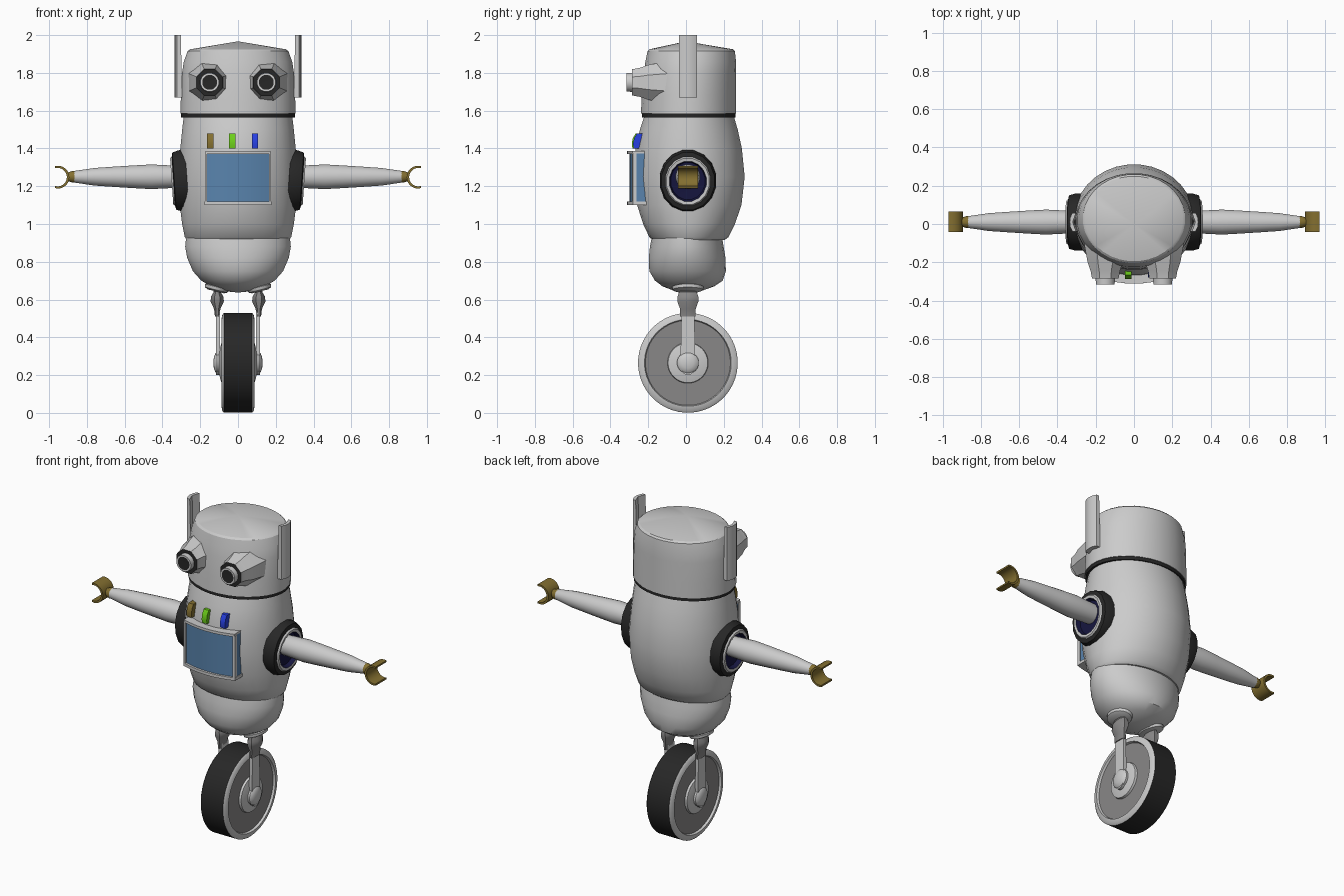
import bpy, bmesh, math
from mathutils import Matrix, Vector

if "Cube" in bpy.data.objects:
    bpy.data.objects.remove(bpy.data.objects["Cube"])


def material(name, *rgb):
    m = bpy.data.materials.new(name)
    m.diffuse_color = (*rgb, 1)
    m.use_nodes = True
    m.node_tree.nodes["Principled BSDF"].inputs["Base Color"].default_value = m.diffuse_color
    return m


GREY = material("light grey", 0.6, 0.6, 0.6)
MID = material("mid grey", 0.25, 0.245, 0.245)
BLACK = material("black", 0.02, 0.02, 0.02)
NAVY = material("navy", 0.008, 0.008, 0.05)
GOLD = material("gold", 0.23, 0.16, 0.03)
SCREEN = material("screen blue", 0.10, 0.23, 0.42)
GREEN = material("green", 0.15, 0.62, 0.01)
BLUE = material("button blue", 0.02, 0.05, 0.75)


def finish(name, bm, mats, angle=35, matrix=None):
    if matrix:
        bm.transform(matrix)
    bmesh.ops.remove_doubles(bm, verts=bm.verts, dist=1e-5)
    bmesh.ops.recalc_face_normals(bm, faces=bm.faces)
    me = bpy.data.meshes.new(name)
    bm.to_mesh(me)
    bm.free()
    for m in mats:
        me.materials.append(m)
    ob = bpy.data.objects.new(name, me)
    bpy.context.collection.objects.link(ob)
    bpy.ops.object.select_all(action='DESELECT')
    ob.select_set(True)
    bpy.context.view_layer.objects.active = ob
    bpy.ops.object.shade_smooth_by_angle(angle=math.radians(angle))
    return ob


def loft(name, rings, mats, n=32, seg=None, matrix=None, angle=35):
    """rings: (z, rx, y_front, y_back); seg: material index of each band."""
    bm = bmesh.new()
    rows = []
    for z, rx, y0, y1 in rings:
        row = []
        for i in range(n):
            a = 2 * math.pi * (i + 0.5) / n
            row.append(bm.verts.new((rx * math.cos(a), (y0 + y1) / 2 + (y1 - y0) / 2 * math.sin(a), z)))
        rows.append(row)
    for k in range(len(rows) - 1):
        for i in range(n):
            j = (i + 1) % n
            f = bm.faces.new((rows[k][i], rows[k][j], rows[k + 1][j], rows[k + 1][i]))
            f.material_index = seg[k] if seg else 0
    for k in (0, -1):
        if rings[k][1] > 1e-4:
            f = bm.faces.new(rows[k])
            f.material_index = seg[k] if seg else 0
    return finish(name, bm, mats, angle, matrix)


def lathe(name, profile, mats, n=24, seg=None, matrix=None, angle=35):
    """profile: (height, radius) pairs around local z."""
    return loft(name, [(h, r, -r, r) for h, r in profile], mats, n, seg, matrix, angle)


def prism(name, pts, a, b, place, mat):
    """2D outline swept from a to b; place maps (u, v, w) to xyz."""
    bm = bmesh.new()
    lo = [bm.verts.new(place(u, v, a)) for u, v in pts]
    hi = [bm.verts.new(place(u, v, b)) for u, v in pts]
    bm.faces.new(lo)
    bm.faces.new(hi)
    for i in range(len(pts)):
        j = (i + 1) % len(pts)
        bm.faces.new((lo[i], lo[j], hi[j], hi[i]))
    return finish(name, bm, [mat])


def along(axis, origin):
    """Matrix turning local z to the given axis."""
    q = Vector((0, 0, 1)).rotation_difference(Vector(axis))
    return Matrix.Translation(origin) @ q.to_matrix().to_4x4()


# torso, lower body, neck band, head
loft("torso", [(0.915, 0.27, -0.175, 0.205), (0.93, 0.283, -0.195, 0.225), (1.0, 0.297, -0.228, 0.26),
               (1.1, 0.31, -0.26, 0.295), (1.25, 0.317, -0.275, 0.312), (1.4, 0.307, -0.268, 0.297),
               (1.5, 0.297, -0.245, 0.275), (1.575, 0.288, -0.22, 0.253)], [GREY])
loft("lower_body", [(0.637, 0, 0.01, 0.01), (0.645, 0.08, -0.06, 0.08), (0.67, 0.145, -0.125, 0.15),
                    (0.70, 0.195, -0.165, 0.195), (0.75, 0.24, -0.195, 0.212), (0.82, 0.27, -0.198, 0.21),
                    (0.88, 0.281, -0.192, 0.20), (0.94, 0.275, -0.18, 0.19)], [GREY])
loft("neck_band", [(1.565, 0.302, -0.235, 0.262), (1.585, 0.302, -0.235, 0.262)], [BLACK])
loft("head", [(1.585, 0.306, -0.24, 0.266), (1.68, 0.304, -0.235, 0.266), (1.80, 0.298, -0.225, 0.266),
              (1.86, 0.288, -0.216, 0.266), (1.915, 0.268, -0.205, 0.26), (1.925, 0.255, -0.195, 0.25),
              (1.967, 0, 0, 0)], [GREY], angle=30)

# eyes: flared socket, black face, pale lens rim, dark lens
for s in (-1, 1):
    side = "right" if s > 0 else "left"
    lathe("eye_socket_" + side, [(0.10, 0.12), (0.20, 0.10), (0.245, 0.083), (0.285, 0.075), (0.285, 0.05)],
          [GREY, BLACK], 8, [0, 0, 0, 1], along((0, -1, 0), (0.15 * s, 0, 1.75)))
    lathe("eye_lens_" + side, [(0.27, 0.052), (0.316, 0.050), (0.316, 0.040), (0.312, 0.0)],
          [GREY, BLACK], 16, [0, 0, 1], along((0, -1, 0), (0.15 * s, 0, 1.75)))

    # ears: upright curved strips
    prism("ear_" + side, [(0.295, -0.038), (0.322, -0.038), (0.333, -0.015), (0.336, 0.01), (0.333, 0.035),
                          (0.322, 0.058), (0.295, 0.058), (0.312, 0.01)], 1.67, 2.0,
          lambda u, v, w: (s * (u + (0.008 if w > 1.8 else 0) * (u < 0.32)), v, w), GREY)

    # shoulder: slightly tilted black ring, pale inner ring, navy socket
    tilt = Matrix.Rotation(math.radians(4) * s, 4, 'Y')
    m = Matrix.Translation((0, 0.01, 1.25)) @ tilt @ along((s, 0, 0), (0, 0, 0)) @ Matrix.Diagonal((1, 0.92, 1, 1))
    lathe("shoulder_ring_" + side, [(0.27, 0.165), (0.305, 0.165), (0.338, 0.155), (0.343, 0.132),
                                    (0.352, 0.125), (0.350, 0.108), (0.325, 0.10), (0.32, 0)],
          [BLACK, GREY, NAVY], 16, [0, 0, 0, 1, 1, 2, 2], m)

    # arm
    lathe("arm_" + side, [(0.30, 0.058), (0.36, 0.061), (0.46, 0.066), (0.55, 0.061), (0.66, 0.054),
                          (0.76, 0.047), (0.82, 0.038), (0.875, 0.030)], [GREY], 20,
          None, along((s, 0, 0), (0, 0.01, 1.25)))

    # claw: wrist cup and open C
    lathe("wrist_" + side, [(0.86, 0.031), (0.875, 0.032), (0.903, 0.022)], [GOLD], 16,
          None, along((s, 0, 0), (0, 0.01, 1.25)))
    angs = [math.radians(75 + 210 * i / 16) for i in range(17)]
    arc = [(0.953 + 0.060 * math.cos(a), 1.248 + 0.060 * math.sin(a)) for a in angs]
    arc += [(0.955 + 0.049 * math.cos(a), 1.248 + 0.049 * math.sin(a)) for a in reversed(angs)]
    prism("claw_" + side, arc, -0.042, 0.064, lambda u, v, w: (s * u, w, v), GOLD)

    # fork: flange, knuckle, leg, axle cap
    m = Matrix.Translation((0.115 * s, 0.01, 0.655)) @ Matrix.Rotation(math.radians(-14) * s, 4, 'Y')
    lathe("fork_flange_" + side, [(-0.012, 0.045), (-0.004, 0.062), (0.012, 0.065), (0.02, 0.05)],
          [GREY], 20, None, m @ Matrix.Diagonal((1, 1.3, 1, 1)))
    loft("fork_knuckle_" + side, [(0.51, 0.013, -0.035, 0.055), (0.55, 0.018, -0.035, 0.055),
                                  (0.59, 0.038, -0.05, 0.07), (0.615, 0.036, -0.05, 0.07),
                                  (0.64, 0.02, -0.04, 0.06), (0.67, 0.028, -0.045, 0.065)],
         [MID], 8, None, Matrix.Translation((0.11 * s, 0, 0)))
    leg = [(0.044, 0.54), (-0.024, 0.54)]
    leg += [(0.01 - 0.04 * math.cos(a), 0.25 - 0.05 * math.sin(a))
            for a in [math.pi * i / 8 for i in range(9)]]
    prism("fork_leg_" + side, leg, 0.096, 0.116, lambda u, v, w: (s * w, u, v), GREY)
    lathe("axle_cap_" + side, [(0.07, 0.058), (0.112, 0.058), (0.12, 0.05), (0.128, 0.03), (0.13, 0)],
          [GREY], 20, None, along((s, 0, 0), (0, 0.01, 0.265)))

# wheel: black tread, pale sidewall, grey disc, pale hub
half = [(0.10, 0), (0.10, 0.06), (0.088, 0.105), (0.075, 0.108), (0.075, 0.225), (0.088, 0.23), (0.083, 0.255),
        (0.075, 0.264)]
bands = [1, 1, 1, 2, 1, 1, 1]
lathe("wheel", [(-h, r) for h, r in half] + half[::-1], [BLACK, GREY, MID], 48,
      bands + [0] + bands[::-1], along((1, 0, 0), (0, 0.01, 0.265)))


# chest screen: curved slabs following the torso
def curved_slab(name, x0, x1, z0, z1, front, back, mat):
    xs = [x0 + (x1 - x0) * i / 8 for i in range(9)]
    curve = lambda x, d: (x, -0.312 + 1.0 * x * x + d)
    pts = [curve(x, front) for x in xs] + [curve(x, back) for x in reversed(xs)]
    prism(name, pts, z0, z1, lambda u, v, w: (u, v, w), mat)


curved_slab("screen", -0.172, 0.172, 1.112, 1.374, 0.014, 0.08, SCREEN)
curved_slab("screen_frame_bottom", -0.177, 0.177, 1.10, 1.118, 0, 0.08, GREY)
curved_slab("screen_frame_top", -0.172, 0.172, 1.37, 1.386, 0, 0.08, GREY)
curved_slab("screen_frame_left", -0.176, -0.163, 1.11, 1.375, 0, 0.02, GREY)
curved_slab("screen_frame_right", 0.163, 0.176, 1.11, 1.375, 0, 0.02, GREY)

# chest buttons: small curved tabs leaning with the torso
for name, x, mat in (("gold", -0.147, GOLD), ("green", -0.03, GREEN), ("blue", 0.09, BLUE)):
    d = 0.9 * x * x
    tab = [(-0.284, 1.40), (-0.288, 1.425), (-0.282, 1.455), (-0.268, 1.478), (-0.225, 1.478), (-0.235, 1.40)]
    prism("button_" + name, tab, x - 0.017, x + 0.017, lambda u, v, w: (w, u + d, v), mat)
